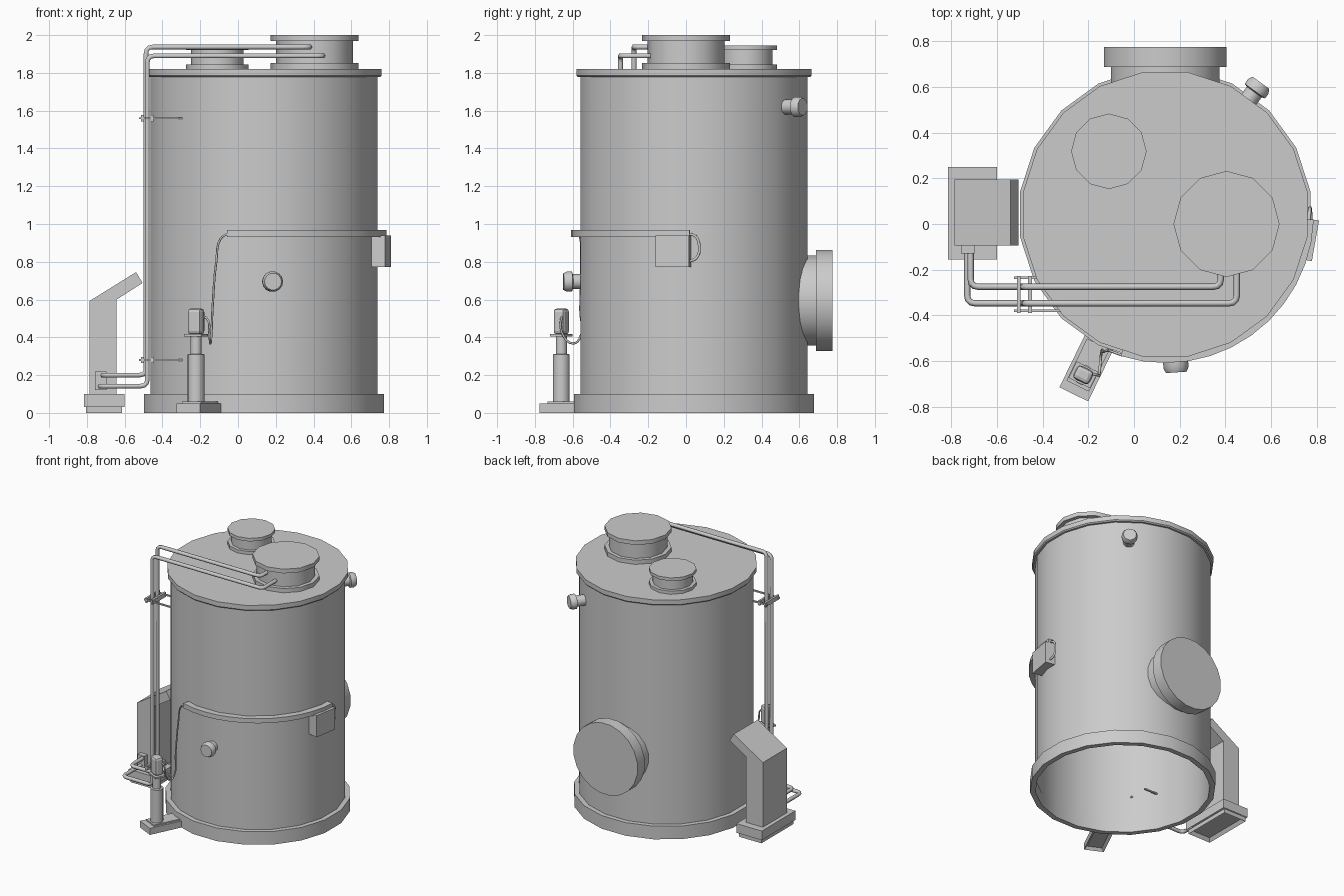
import bpy, bmesh
from math import sin, cos, pi, radians
from mathutils import Vector, Matrix

if "Cube" in bpy.data.objects:
    bpy.data.objects.remove(bpy.data.objects["Cube"])

CX, CY = 0.137, 0.042          # tank axis


def finish(name, bm, matrix=None, smooth=35):
    bmesh.ops.recalc_face_normals(bm, faces=bm.faces)
    me = bpy.data.meshes.new(name)
    if matrix:
        bm.transform(matrix)
    bm.to_mesh(me)
    bm.free()
    if smooth:
        me.shade_smooth()
        me.set_sharp_from_angle(angle=radians(smooth))
    ob = bpy.data.objects.new(name, me)
    bpy.context.collection.objects.link(ob)
    return ob


def lathe(name, profile, n, matrix, cap=True, ring=False, offset=0.5):
    """Spin (radius, height) points; cap the ends or join them into a ring."""
    bm = bmesh.new()
    rows = [[bm.verts.new((r * cos(2 * pi * (i + offset) / n), r * sin(2 * pi * (i + offset) / n), z))
             for i in range(n)] for r, z in profile]
    pairs = list(zip(rows, rows[1:])) + ([(rows[-1], rows[0])] if ring else [])
    for a, b in pairs:
        for i in range(n):
            j = (i + 1) % n
            bm.faces.new((a[i], a[j], b[j], b[i]))
    if cap and not ring:
        bm.faces.new(rows[0])
        bm.faces.new(rows[-1])
    return finish(name, bm, matrix)


def box(name, lo, hi, matrix=None, recess=0):
    bm = bmesh.new()
    bmesh.ops.create_cube(bm, size=1)
    for v in bm.verts:
        v.co = [lo[k] if v.co[k] < 0 else hi[k] for k in range(3)]
    if recess:                  # hollow underside
        bm.normal_update()
        face = min(bm.faces, key=lambda f: f.calc_center_median().z)
        bmesh.ops.inset_region(bm, faces=[face], thickness=0.025)
        for v in face.verts:
            v.co.z += recess
    return finish(name, bm, matrix, 0)


def extrude_y(name, pts, y0, y1):
    """Prism from an (x, z) outline."""
    bm = bmesh.new()
    a, b = [[bm.verts.new((x, y, z)) for x, z in pts] for y in (y0, y1)]
    bm.faces.new(a)
    bm.faces.new(b)
    for i in range(len(pts)):
        j = (i + 1) % len(pts)
        bm.faces.new((a[i], a[j], b[j], b[i]))
    return finish(name, bm, None, 0)


def tube(name, pts, r, bend=0, spline=False):
    """Round pipe along points, corners rounded by bend."""
    pts = [Vector(p) for p in pts]
    path = [pts[0]]
    for p, c, q in zip(pts, pts[1:], pts[2:]):
        if bend:
            a, b = c + (p - c).normalized() * bend, c + (q - c).normalized() * bend
            path += [a.lerp(c, t).lerp(c.lerp(b, t), t) for t in (0, 0.33, 0.67, 1)]
        else:
            path.append(c)
    path.append(pts[-1])
    cu = bpy.data.curves.new(name, 'CURVE')
    cu.dimensions = '3D'
    cu.bevel_depth, cu.bevel_resolution, cu.use_fill_caps = r, 1, True
    if spline:
        s = cu.splines.new('BEZIER')
        s.bezier_points.add(len(path) - 1)
        s.resolution_u = 5
        for bp, p in zip(s.bezier_points, path):
            bp.co = p
            bp.handle_left_type = bp.handle_right_type = 'AUTO'
    else:
        s = cu.splines.new('POLY')
        s.points.add(len(path) - 1)
        for sp, p in zip(s.points, path):
            sp.co = (*p, 1)
    ob = bpy.data.objects.new(name, cu)
    bpy.context.collection.objects.link(ob)
    bpy.ops.object.select_all(action='DESELECT')
    ob.select_set(True)
    bpy.context.view_layer.objects.active = ob
    bpy.ops.object.convert(target='MESH')
    return bpy.context.object


def radial(angle, z):
    """Frame on the tank axis whose local z points outward at an angle."""
    return (Matrix.Translation((CX, CY, z)) @ Matrix.Rotation(radians(angle), 4, 'Z')
            @ Matrix.Rotation(pi / 2, 4, 'Y'))


# Tank shell, base ring and lid
axis = Matrix.Translation((CX, CY, 0))
lathe("tank_wall", [(0.608, 0), (0.608, 1.79)], 20, axis, cap=False)
lathe("base_ring", [(0.605, 0), (0.643, 0), (0.643, 0.1), (0.605, 0.1)], 20, axis, ring=True)
lathe("tank_lid", [(0.622, 1.777), (0.63, 1.785), (0.63, 1.82)], 20, axis)

# Roof hatches: flange, neck, cap
for name, x, y, r, neck, top, t in (("large_hatch", 0.405, 0.0, 0.232, 0.203, 2.0, 0.032),
                                    ("small_hatch", -0.11, 0.318, 0.165, 0.14, 1.945, 0.024)):
    lathe(name, [(r, 1.815), (r, 1.82 + t), (neck, 1.82 + t), (neck, top - t), (r, top - t), (r, top)],
          12, Matrix.Translation((x, y, 0)), offset=0)

# Rear manhole and two capped wall stubs
lathe("rear_manhole", [(0.24, 0.53), (0.24, 0.645), (0.272, 0.645), (0.272, 0.733)], 20, radial(90, 0.595))
for name, a, z, d in (("front_stub", -86, 0.695, 0.693), ("rear_stub", 54, 1.62, 0.712)):
    lathe(name, [(0.04, 0.58), (0.04, d - 0.05), (0.055, d - 0.045), (0.055, d - 0.02), (0.045, d)],
          14, radial(a, z))

# Control cabinet on its plinth
box("cabinet_plinth", (-0.815, -0.155, 0.03), (-0.6, 0.25, 0.1), recess=0.03)
box("cabinet_foot", (-0.805, -0.145, 0), (-0.615, 0.24, 0.032), recess=0.025)
extrude_y("cabinet", [(-0.785, 0.1), (-0.643, 0.1), (-0.643, 0.6), (-0.505, 0.688),
                      (-0.54, 0.745), (-0.785, 0.593)], -0.095, 0.195)
box("cabinet_pipe_plate", (-0.757, -0.13, 0.12), (-0.697, -0.09, 0.22))

# Two pipes from the cabinet to the large hatch
for name, xc, zc, x, y, zt, xe in (("upper_pipe", -0.715, 0.2, -0.487, -0.275, 1.937, 0.38),
                                   ("lower_pipe", -0.73, 0.142, -0.48, -0.347, 1.89, 0.45)):
    tube(name, [(xc, -0.1, zc), (xc, y, zc), (x, y, zc), (x, y, zt), (xe, y, zt), (xe, -0.18, zt)],
         0.014, bend=0.035)

# Pipe brackets: two rods into the wall, two clamp bars
for z in (0.28, 1.56):
    for y in (-0.235, -0.38):
        box("bracket_rod", (-0.525, y - 0.006, z - 0.005), (-0.293, y + 0.006, z + 0.005))
    for x in (-0.505, -0.455):
        box("bracket_bar", (x - 0.008, -0.39, z - 0.017), (x + 0.008, -0.228, z + 0.017))

# Pump stand: base, post, head
PX, PY = -0.222, -0.66
stand = Matrix.Translation((PX, PY, 0)) @ Matrix.Rotation(radians(64), 4, 'Z')
box("stand_base", (-0.095, -0.07, 0), (0.17, 0.07, 0.05), stand, recess=0.02)
box("stand_plate", (-0.055, -0.055, 0.05), (0.15, 0.055, 0.06), stand)
lathe("stand_post", [(0.045, 0.06), (0.045, 0.31), (0.03, 0.312), (0.03, 0.41)], 12, stand)
box("stand_head_flange", (-0.04, -0.052, 0.405), (0.04, 0.052, 0.417), stand)
head = box("stand_head", (-0.033, -0.04, 0.415), (0.033, 0.04, 0.553), stand)
bev = head.modifiers.new("round", 'BEVEL')
bev.width, bev.segments = 0.018, 2

# Cable tray around the tank wall
bm = bmesh.new()
rows = []
for i in range(13):
    a = radians(-107.5 + i * 105.5 / 12)
    rows.append([bm.verts.new((CX + r * cos(a), CY + r * sin(a), z))
                 for r, z in ((0.595, 0.932), (0.65, 0.932), (0.65, 0.967), (0.595, 0.967))])
for a, b in zip(rows, rows[1:]):
    for k in range(4):
        bm.faces.new((a[k], a[(k + 1) % 4], b[(k + 1) % 4], b[k]))
bm.faces.new(rows[0])
bm.faces.new(rows[-1])
finish("cable_tray", bm)

# Junction box and its cable
box("junction_box", (0.59, -0.09, 0.773), (0.667, 0.09, 0.938),
    axis @ Matrix.Rotation(radians(-10), 4, 'Z'))
tube("junction_cable", [(0.765, 0.01, 0.948), (0.768, 0.05, 0.935), (0.77, 0.07, 0.88),
                        (0.772, 0.055, 0.82), (0.775, 0.005, 0.8)], 0.008, spline=True)

# Cable from the tray down to the pump head
tube("pump_cable", [(-0.05, -0.575, 0.95), (-0.09, -0.56, 0.925), (-0.115, -0.555, 0.8),
                    (-0.135, -0.56, 0.55), (-0.143, -0.565, 0.39), (-0.147, -0.6, 0.368),
                    (-0.152, -0.655, 0.42), (-0.165, -0.66, 0.5), (-0.2, -0.65, 0.51)],
     0.006, spline=True)
